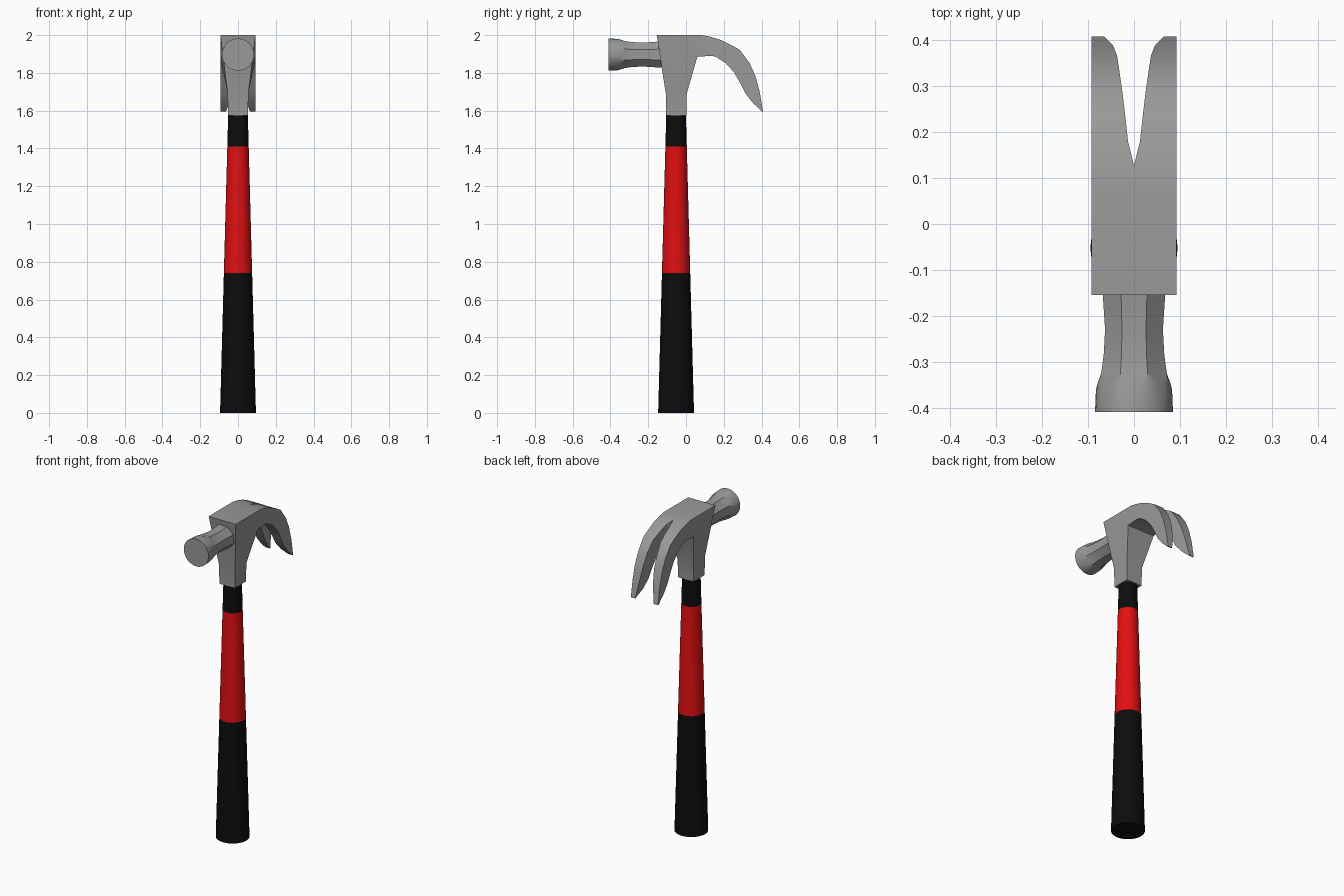
import bpy, bmesh, math

if "Cube" in bpy.data.objects:
    bpy.data.objects.remove(bpy.data.objects["Cube"])


def material(name, rgb):
    m = bpy.data.materials.new(name)
    m.diffuse_color = (*rgb, 1)
    m.use_nodes = True
    m.node_tree.nodes["Principled BSDF"].inputs["Base Color"].default_value = m.diffuse_color
    return m


STEEL = material("steel grey", (0.32, 0.32, 0.32))
RED = material("red", (0.76, 0.005, 0.006))
BLACK = material("black rubber", (0.004, 0.004, 0.004))
HANDLE_Y = -0.0525
N = 32


def finish(name, bm, mat, angle=30):
    bmesh.ops.recalc_face_normals(bm, faces=bm.faces)
    me = bpy.data.meshes.new(name)
    bm.to_mesh(me)
    bm.free()
    me.materials.append(mat)
    me.shade_smooth()
    me.set_sharp_from_angle(angle=math.radians(angle))
    ob = bpy.data.objects.new(name, me)
    bpy.context.collection.objects.link(ob)
    return ob


def loft(bm, rings):
    rows = [[bm.verts.new(p) for p in ring] for ring in rings]
    n = len(rows[0])
    for a, b in zip(rows, rows[1:]):
        for i in range(n):
            j = (i + 1) % n
            bm.faces.new((a[i], a[j], b[j], b[i]))
    bm.faces.new(rows[0])
    bm.faces.new(rows[-1])


# Handle: one straight taper split into coloured bands
def handle_band(name, z0, z1, mat):
    rings = []
    for z in (z0, z1):
        r = 0.095 - 0.0272 * z
        rings.append([(r * math.cos(2 * math.pi * i / N),
                       HANDLE_Y + r * math.sin(2 * math.pi * i / N), z) for i in range(N)])
    bm = bmesh.new()
    loft(bm, rings)
    finish(name, bm, mat)


handle_band("handle_grip", 0, 0.74, BLACK)
handle_band("handle_shaft", 0.74, 1.41, RED)
handle_band("handle_collar", 1.41, 1.62, BLACK)

# Striker: octagonal throat running into a round face
bm = bmesh.new()
rings = []
# (y at octagon corners, y at flat middles, octagon apothem or None, circle radius)
for yc, ym, apothem, radius in [(-0.12, -0.12, 0.070, 0), (-0.17, -0.17, 0.067, 0),
                                (-0.23, -0.23, 0.063, 0), (-0.285, -0.285, 0.066, 0),
                                (-0.325, -0.33, 0.0715, 0), (-0.337, -0.362, None, 0.083),
                                (-0.41, -0.41, None, 0.085)]:
    ring = []
    for i in range(N):
        t = 2 * math.pi * i / N
        k = abs((i + 2) % 4 - 2) / 2          # 0 = flat middle, 1 = corner
        y = ym + (yc - ym) * k
        if apothem:
            r = apothem / math.cos(k * math.pi / 8)
        else:
            r = radius - (0.003 * k if yc > -0.4 else 0)
        ring.append((r * math.cos(t), y, 1.897 + r * math.sin(t)))
    rings.append(ring)
loft(bm, rings)
finish("striker", bm, STEEL, 28)

# Head: half of neck, cheek and claw, mirrored across x = 0
bm = bmesh.new()
W = 0.093
# claw stations: (top y, top z, lower y, lower z, inner x)
stations = [(0.08, 2.0, 0.06, 1.885, 0), (0.127, 1.992, 0.127, 1.890, 0),
            (0.18, 1.976, 0.155, 1.887, 0.013), (0.235, 1.950, 0.210, 1.852, 0.019),
            (0.285, 1.922, 0.255, 1.802, 0.025), (0.335, 1.855, 0.288, 1.744, 0.032),
            (0.367, 1.785, 0.315, 1.690, 0.037), (0.39, 1.70, 0.355, 1.640, 0.046),
            (0.408, 1.595, 0.400, 1.597, 0.064)]
rows = []
for ty, tz, ly, lz, x in stations:
    rows.append([bm.verts.new(p) for p in
                 ((x, ty, tz), (W, ty, tz), (W, ly, lz), (x, ly, lz))])
for n, (a, b) in enumerate(zip(rows, rows[1:])):
    for i in range(4 if n else 3):            # the first link is solid at the centre
        j = (i + 1) % 4
        bm.faces.new((a[i], a[j], b[j], b[i]))
bm.faces.new(rows[-1])


def pair(x, y, z):
    return bm.verts.new((0, y, z)), bm.verts.new((x, y, z))


ft = pair(W, -0.155, 2.0)
fm = pair(0.055, -0.107, 1.69)
fb = pair(0.053, -0.107, 1.575)
bb = pair(0.053, 0.002, 1.575)
bk = pair(0.055, 0.004, 1.69)
ct, cl = (rows[0][0], rows[0][1]), (rows[0][3], rows[0][2])
loop = [ct, ft, fm, fb, bb, bk, cl]
for a, b in zip(loop, loop[1:]):
    bm.faces.new((a[0], a[1], b[1], b[0]))
# cheek sides
bm.faces.new((fb[1], bb[1], bk[1], fm[1]))
bm.faces.new((fm[1], bk[1], cl[1]))
bm.faces.new((fm[1], cl[1], ft[1]))
bm.faces.new((ft[1], cl[1], ct[1]))
head = finish("head_and_claw", bm, STEEL, 28)
mirror = head.modifiers.new("mirror", 'MIRROR')
mirror.merge_threshold = 0.0005
